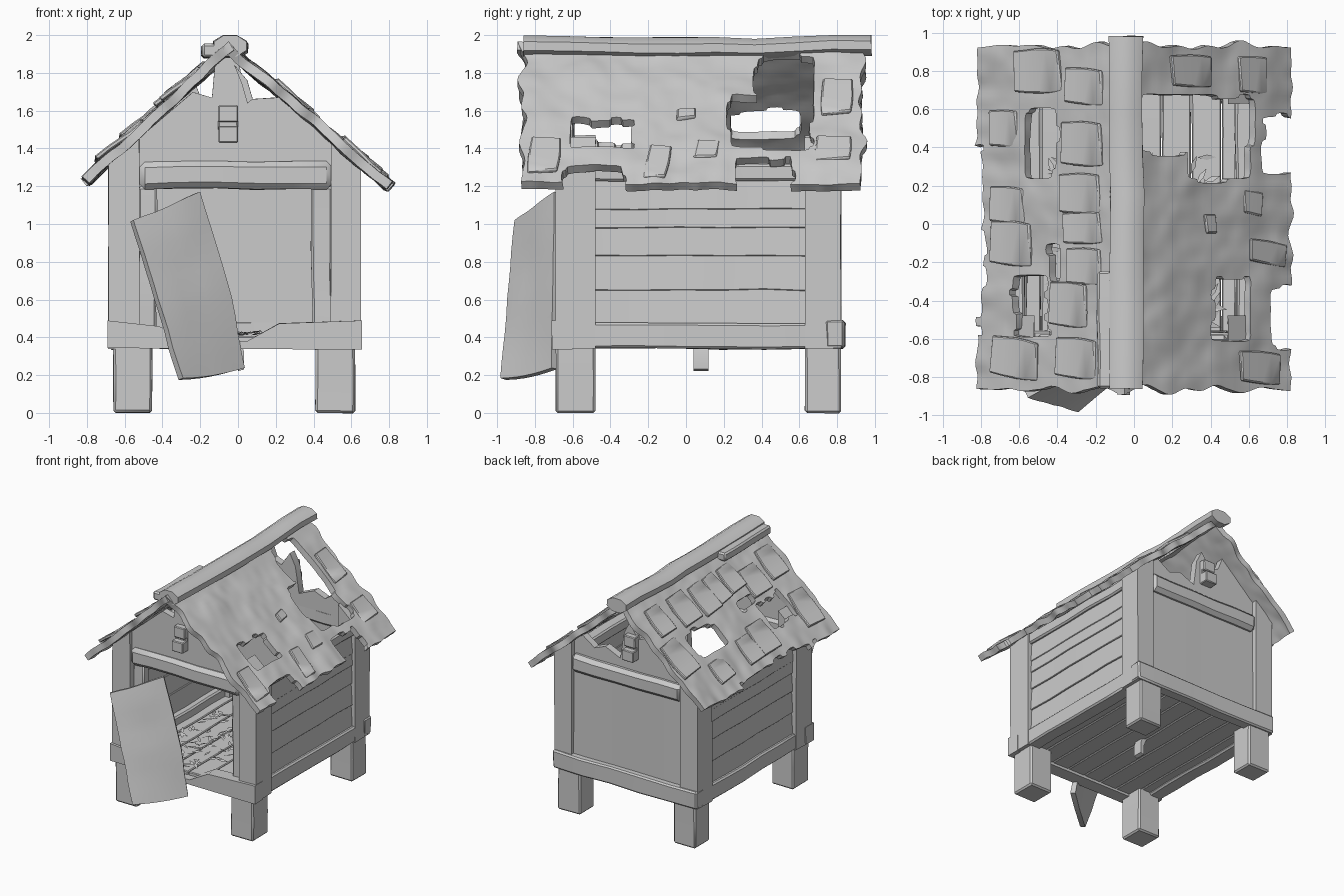
import bpy, bmesh, math, random
from mathutils import Vector, Matrix, noise

random.seed(4)
if "Cube" in bpy.data.objects:
    bpy.data.objects.remove(bpy.data.objects["Cube"])

GREY = (0.6, 0.6, 0.6, 1)
mat = bpy.data.materials.new("weathered grey")
mat.use_nodes = True
mat.diffuse_color = GREY
mat.node_tree.nodes["Principled BSDF"].inputs["Base Color"].default_value = GREY


def wear(bm, amount, freq=4):
    for v in bm.verts:
        v.co += noise.noise_vector(v.co * freq) * amount


def finish(name, bm):
    bmesh.ops.recalc_face_normals(bm, faces=bm.faces)
    me = bpy.data.meshes.new(name)
    bm.to_mesh(me)
    bm.free()
    me.shade_smooth()
    me.set_sharp_from_angle(angle=math.radians(35))
    me.materials.append(mat)
    ob = bpy.data.objects.new(name, me)
    bpy.context.collection.objects.link(ob)
    return ob


def slice_long(bm, axis, lo, hi, n):
    normal = Vector([float(i == axis) for i in range(3)])
    for k in range(1, n):
        p = normal * (lo + (hi - lo) * k / n)
        bmesh.ops.bisect_plane(bm, geom=bm.verts[:] + bm.edges[:] + bm.faces[:],
                               plane_co=p, plane_no=normal)


def beam(name, x, y, z, bevel=0.012, worn=0.01, cuts=5):
    """Worn timber filling the given x, y and z ranges."""
    lo, hi = Vector((x[0], y[0], z[0])), Vector((x[1], y[1], z[1]))
    size = hi - lo
    bm = bmesh.new()
    bmesh.ops.create_cube(bm, size=1)
    bmesh.ops.scale(bm, vec=size, verts=bm.verts)
    bmesh.ops.translate(bm, vec=(lo + hi) / 2, verts=bm.verts)
    bmesh.ops.bevel(bm, geom=bm.edges[:], offset=bevel, segments=1, affect='EDGES')
    axis = max(range(3), key=lambda i: size[i])
    slice_long(bm, axis, lo[axis], hi[axis], cuts)
    wear(bm, worn)
    return finish(name, bm)


def prism(name, pts, y0, y1, worn=0.006):
    """Front-facing outline given depth."""
    bm = bmesh.new()
    f = bm.faces.new([bm.verts.new((x, y0, z)) for x, z in pts])
    ext = bmesh.ops.extrude_face_region(bm, geom=[f])
    verts = [g for g in ext["geom"] if isinstance(g, bmesh.types.BMVert)]
    bmesh.ops.translate(bm, vec=(0, y1 - y0, 0), verts=verts)
    wear(bm, worn)
    return finish(name, bm)


def sheet(name, nu, nv, place, keep, thick):
    """Grid surface with some cells left out, torn edges softened, then thickened."""
    bm = bmesh.new()
    vs = [[bm.verts.new(place(i / nu, j / nv)) for j in range(nv + 1)] for i in range(nu + 1)]
    rim = {v for i, row in enumerate(vs) for j, v in enumerate(row)
           if i in (0, nu) or j in (0, nv)}
    for i in range(nu):
        for j in range(nv):
            if keep((i + .5) / nu, (j + .5) / nv):
                bm.faces.new((vs[i][j], vs[i + 1][j], vs[i + 1][j + 1], vs[i][j + 1]))
    torn_edge = [v for v in bm.verts if v.link_faces and v not in rim and v.is_boundary]
    for _ in range(2):
        bmesh.ops.smooth_vert(bm, verts=torn_edge, factor=.5, use_axis_x=True,
                              use_axis_y=True, use_axis_z=True)
    bmesh.ops.delete(bm, geom=[v for v in bm.verts if not v.link_faces], context='VERTS')
    bmesh.ops.recalc_face_normals(bm, faces=bm.faces)
    bmesh.ops.solidify(bm, geom=bm.faces[:], thickness=thick)
    return finish(name, bm)


# Legs and corner posts
SIDES = {"right": (-0.685, -0.52), "left": (0.49, 0.65)}
LEGS = {"right": (-0.66, -0.455), "left": (0.41, 0.62)}
ENDS = {"front": (-0.69, -0.48), "back": (0.63, 0.82)}
for s, xr in SIDES.items():
    for e, yr in ENDS.items():
        beam(f"{e}_{s}_leg", LEGS[s], yr, (0, 0.38), cuts=2, worn=0.004)
        x0, x1 = xr
        z0, z1 = (1.46, 1.32) if s == "left" else (1.32, 1.47)
        prism(f"{e}_{s}_post", [(x0, .34), (x1, .34), (x1, z1), (x0, z0)], *yr)

# Side walls: sills, top plates and nearly flush boards
EDGES = (.46, .65, .83, .98, 1.08, 1.25)
for s, sx, face in (("left", 1, 0.645), ("right", -1, -0.68)):
    def span(a, b):
        return tuple(sorted((face - sx * a, face - sx * b)))
    beam(f"{s}_sill", span(0, .12), (-.5, .65), (.34, .475))
    beam(f"{s}_top_plate", span(.01, .11), (-.6, .75), (1.23, 1.32))
    for k in range(5):
        ob = beam(f"{s}_board_{k + 1}", span(.025, .065), (-.49, .64),
                  (EDGES[k], EDGES[k + 1] + .008), bevel=.004, worn=.008)
        for v in ob.data.vertices:
            v.co.x -= sx * (v.co.z - EDGES[k]) * .06

# Front and back beams, jambs and panel
prism("front_sill", [(-.69, .345), (.655, .335), (.655, .49), (.22, .475), (.05, .38),
                     (-.2, .37), (-.42, .46), (-.69, .49)], -.71, -.6)
beam("back_sill", (-.69, .655), (.74, .84), (.34, .49))
beam("front_lintel", (-.525, .5), (-.7, -.58), (1.185, 1.33), bevel=.03)
beam("back_lintel", (-.525, .5), (.72, .83), (1.185, 1.33), bevel=.03)
beam("right_jamb", (-.53, -.43), (-.64, -.56), (.4, 1.2))
beam("left_jamb", (.39, .5), (-.64, -.56), (.4, 1.2))
beam("back_panel", (-.54, .51), (.74, .785), (.46, 1.22), worn=.012)

# Broken gables
prism("front_gable", [(-.62, 1.3), (.58, 1.3), (.56, 1.39), (.22, 1.67), (.07, 1.66), (.03, 1.72),
                      (0, 1.88), (-.12, 1.88), (-.14, 1.67), (-.24, 1.7), (-.6, 1.39)], -.66, -.6)
prism("back_gable", [(-.62, 1.3), (.58, 1.3), (.56, 1.39), (.42, 1.5), (.3, 1.42), (.2, 1.46),
                     (.06, 1.4), (.03, 1.62), (-.02, 1.72), (-.1, 1.6), (-.18, 1.63),
                     (-.22, 1.73), (-.6, 1.39)], .72, .78)
prism("gable_splinter", [(-.02, 1.84), (.02, 1.74), (.05, 1.64), (.08, 1.66), (.05, 1.76)],
      -.72, -.68)
for e, y, d in (("front", -.66, -1), ("back", .78, 1)):
    for part, z, depth in (("upper", (1.54, 1.63), .05), ("lower", (1.43, 1.52), .075),
                           ("back", (1.43, 1.63), .025)):
        beam(f"{e}_bracket_{part}", (-.105, 0), tuple(sorted((y - d * .02, y + d * depth))), z,
             bevel=.006, worn=.004, cuts=2)

# Floor planks, loose straw and a dangling splinter
for k in range(8):
    x = -.64 + k * .157
    beam(f"floor_plank_{k + 1}", (x, x + .152), (-.64, .77), (.36, .405), bevel=.006, worn=.006)
straw = bmesh.new()
for _ in range(150):
    c = Vector((random.uniform(-.45, .45), random.uniform(-.6, .35), random.uniform(.412, .43)))
    a = random.uniform(0, math.tau)
    d = Vector((math.cos(a), math.sin(a), random.uniform(-.15, .15))) * .05
    w = Vector((-math.sin(a), math.cos(a), .2)) * .014
    straw.faces.new([straw.verts.new(p) for p in (c - d, c + w, c + d, c - w)])
finish("loose_straw", straw)
prism("hanging_splinter", [(-.03, .38), (.0, .3), (.0, .22), (.03, .23), (.03, .32), (.01, .38)],
      .04, .12)

# Leaning door
TL, TR = Vector((-.55, -.91, 1.02)), Vector((-.2, -.7, 1.17))
BL, BR = Vector((-.29, -.98, .185)), Vector((.035, -.71, .24))


def door_point(u, v):
    p = BL.lerp(BR, u).lerp(TL.lerp(TR, u), v)
    p.z -= .015 * math.sin(math.pi * u) * (1 - v)
    p.x += .025 * math.sin(math.pi * v) * u
    return p + noise.noise_vector(p * 5) * .008


sheet("leaning_door", 6, 10, door_point, lambda u, v: True, .04)

# Roof slopes with torn holes: run, fall and peak height
PEAK_X = -0.05
SLOPES = {"left": (.87, .86, 1.965), "right": (-.77, .92, 1.96)}
HOLES = {"left": [(.04, .3, .38, .66), (.29, .62, .24, .66), (.43, .6, -.6, -.28),
                  (.73, .9, -.64, -.33), (.68, .9, .28, .55)],
         "right": [(-.56, -.41, .24, .6), (-.62, -.46, -.58, -.28), (-.9, -.79, -.58, .42),
                   (-.45, -.4, -.3, -.1)]}


def torn(s, x, y):
    n = noise.noise_vector(Vector((x * 9, y * 9, 2))) * .03
    x, y = x + n.x, y + n.y
    return any(a < x < b and c < y < d for a, b, c, d in HOLES[s])


def roof_z(s, x):
    return SLOPES[s][2] - abs(x - PEAK_X) * SLOPES[s][1]


# Overlapping patches: x, y, half length down the slope, half width
PATCHES = {"left": [(.7, -.15, .13, .05), (.62, .11, .07, .05), (.4, 0, .04, .04),
                    (.66, -.75, .14, .07), (.3, .8, .14, .07), (.62, .78, .1, .08)],
           "right": [(-.27, -.02, .13, .07), (-.3, -.7, .14, .09), (-.34, -.42, .13, .1),
                     (-.26, -.22, .12, .08), (-.62, -.7, .16, .09), (-.64, -.1, .14, .1),
                     (-.28, .16, .14, .09), (-.27, .42, .14, .1), (-.66, .1, .12, .08),
                     (-.5, .8, .16, .1), (-.26, .72, .13, .08), (-.68, .5, .1, .08)]}

for s, (run, slope, peak) in SLOPES.items():
    def flat(u, v):
        return PEAK_X + run * u, -.865 + 1.795 * v

    def roof_point(u, v):
        x, y = flat(u, v)
        p = Vector((x, y, roof_z(s, x)))
        p.z += noise.noise(p * 4) * .022 + noise.noise(p * 11) * .008
        ragged = noise.noise(Vector((x * 8, 5 * (v > .5), 0))) * .05
        p.y += ragged * abs(2 * v - 1) ** 6
        p.x += noise.noise(Vector((0, y * 9, 3))) * .035 * u ** 6
        return p

    sheet(f"{s}_roof", 36, 76, roof_point, lambda u, v: not torn(s, *flat(u, v)), .05)

    tilt = math.copysign(math.atan(slope) - .04, run)
    for k, (x, y, l, w) in enumerate(PATCHES[s]):
        ob = beam(f"{s}_shingle_{k + 1}", (-l, l), (-w, w), (-.012, .012), bevel=.006,
                  worn=.03, cuts=4)
        ob.matrix_world = (Matrix.Translation((x, y, roof_z(s, x) + .01))
                           @ Matrix.Rotation(tilt, 4, 'Y')
                           @ Matrix.Rotation(random.uniform(-.08, .08), 4, 'Z'))

# Ridge log and the split plank beside it
bm = bmesh.new()
bmesh.ops.create_cone(bm, cap_ends=True, segments=8, radius1=1, radius2=1, depth=1.84,
                      matrix=Matrix.Translation((-.04, .06, 1.94))
                      @ Matrix.Diagonal((.095, 1, .06, 1))
                      @ Matrix.Rotation(math.pi / 2, 4, 'X') @ Matrix.Rotation(math.pi / 8, 4, 'Z'))
slice_long(bm, 1, -.86, .98, 9)
wear(bm, .012, 3)
for v in bm.verts:
    v.co.z = min(v.co.z + .02 * (v.co.y ** 2 - .5), 2.0)
finish("ridge_log", bm)
beam("split_ridge_plank", (-.19, -.09), (-.86, -.25), (1.88, 1.95))
